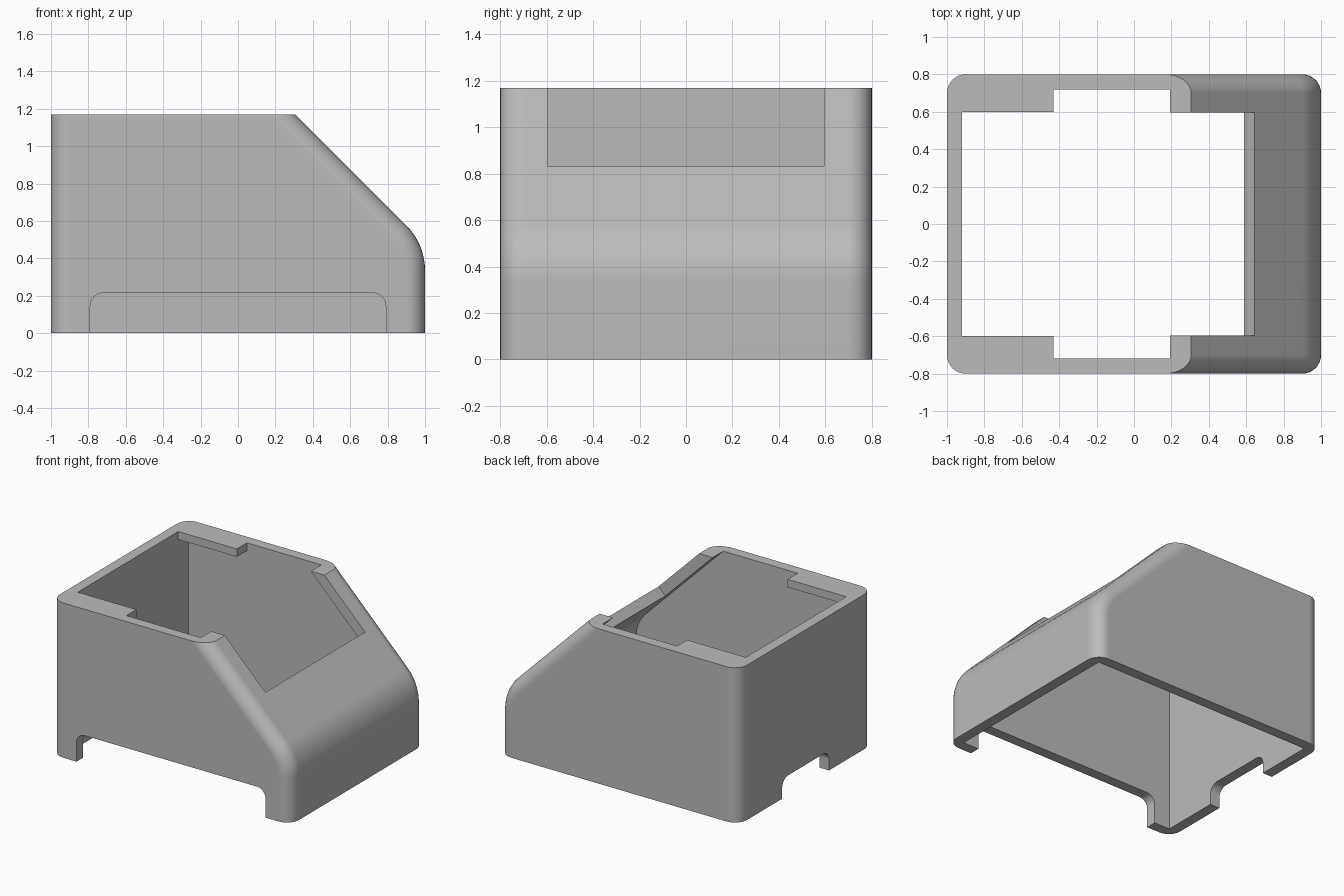
import bpy, bmesh, math

if "Cube" in bpy.data.objects:
    bpy.data.objects.remove(bpy.data.objects["Cube"], do_unlink=True)

HEIGHT = 1.17
WALL = 0.08
FILLET = 0.1
STEPS = 8

grey = bpy.data.materials.new("plain grey")
grey.use_nodes = True
colour = (0.5, 0.5, 0.5, 1)
grey.diffuse_color = colour
grey.node_tree.nodes["Principled BSDF"].inputs["Base Color"].default_value = colour


def arc(cx, cz, r, start, end):
    angles = [math.radians(start + (end - start) * i / STEPS) for i in range(STEPS + 1)]
    return [(cx + r * math.cos(a), cz + r * math.sin(a)) for a in angles]


def side_profile(inset, low, high):
    """Side outline with a rounded knee and a 45 degree slope."""
    curve = arc(0.66, 0.335, 0.34 - inset, 0, 45)
    slope_sum = sum(curve[-1])
    return ([(-1 + inset, low), (1 - inset, low)] + curve
            + [(slope_sum - high, high), (-1 + inset, high)])


def loft(name, sections):
    """Join matching closed rings of 3D points and cap both ends."""
    bm = bmesh.new()
    rings = [[bm.verts.new(p) for p in ring] for ring in sections]
    n = len(rings[0])
    for a, b in zip(rings, rings[1:]):
        for i in range(n):
            j = (i + 1) % n
            bm.faces.new((a[i], a[j], b[j], b[i]))
    bm.faces.new(rings[0])
    bm.faces.new(rings[-1])
    bmesh.ops.recalc_face_normals(bm, faces=bm.faces)
    mesh = bpy.data.meshes.new(name)
    bm.to_mesh(mesh)
    bm.free()
    mesh.materials.append(grey)
    obj = bpy.data.objects.new(name, mesh)
    bpy.context.collection.objects.link(obj)
    return obj


def prism(name, outline, y0, y1):
    return loft(name, [[(x, y, z) for x, z in outline] for y in (y0, y1)])


def subtract(target, cutter):
    mod = target.modifiers.new("cut", "BOOLEAN")
    mod.operation = "DIFFERENCE"
    mod.solver = "EXACT"
    mod.object = cutter
    bpy.context.view_layer.objects.active = target
    bpy.ops.object.modifier_apply(modifier=mod.name)
    bpy.data.objects.remove(cutter, do_unlink=True)


def notch_outline(half, top, r=0.07):
    right = arc(half - r, top - r, r, 0, 90)
    left = [(-u, z) for u, z in reversed(right)]
    return [(half, -0.1)] + right + left + [(-half, -0.1)]


# Outer housing, with filleted side edges
sections = []
for i in range(2 * STEPS + 2):
    side = -1 if i <= STEPS else 1
    k = i if side < 0 else 2 * STEPS + 1 - i
    a = math.pi / 2 * (1 - k / STEPS)
    y = side * (0.8 - FILLET + FILLET * math.sin(a))
    outline = side_profile(FILLET * (1 - math.cos(a)), 0, HEIGHT)
    sections.append([(x, y, z) for x, z in outline])
housing = loft("housing", sections)

# Open cavity, leaving a thin tab at the top of each long wall
cavity = prism("cavity_cutter", side_profile(WALL, -0.1, 1.3), -0.72, 0.72)
tab = [(-1.1, HEIGHT - 0.06), (-0.43, HEIGHT - 0.06), (-0.43, HEIGHT), (-1.1, HEIGHT)]
for side in (-1, 1):
    subtract(cavity, prism("tab", tab, *sorted((side * 0.6, side * 0.9))))
subtract(housing, cavity)

# Window through the upper slope
window = [(0.53, 0.715), (0.8, 0.985), (0.4, 1.385), (0.0, 1.245)]
subtract(housing, prism("window_cutter", window, -0.595, 0.595))

# Rounded notches at the foot of the front and the end wall
subtract(housing, prism("front_notch_cutter", notch_outline(0.79, 0.215), -0.95, -0.6))
end = [[(x, y, z) for y, z in notch_outline(0.28, 0.15)] for x in (-1.1, -0.8)]
subtract(housing, loft("end_notch_cutter", end))

# Smooth fillets with crisp edges
bpy.ops.object.select_all(action="DESELECT")
housing.select_set(True)
bpy.context.view_layer.objects.active = housing
bpy.ops.object.shade_smooth_by_angle(angle=math.radians(30))
weighted = housing.modifiers.new("even_shading", "WEIGHTED_NORMAL")
weighted.keep_sharp = True
